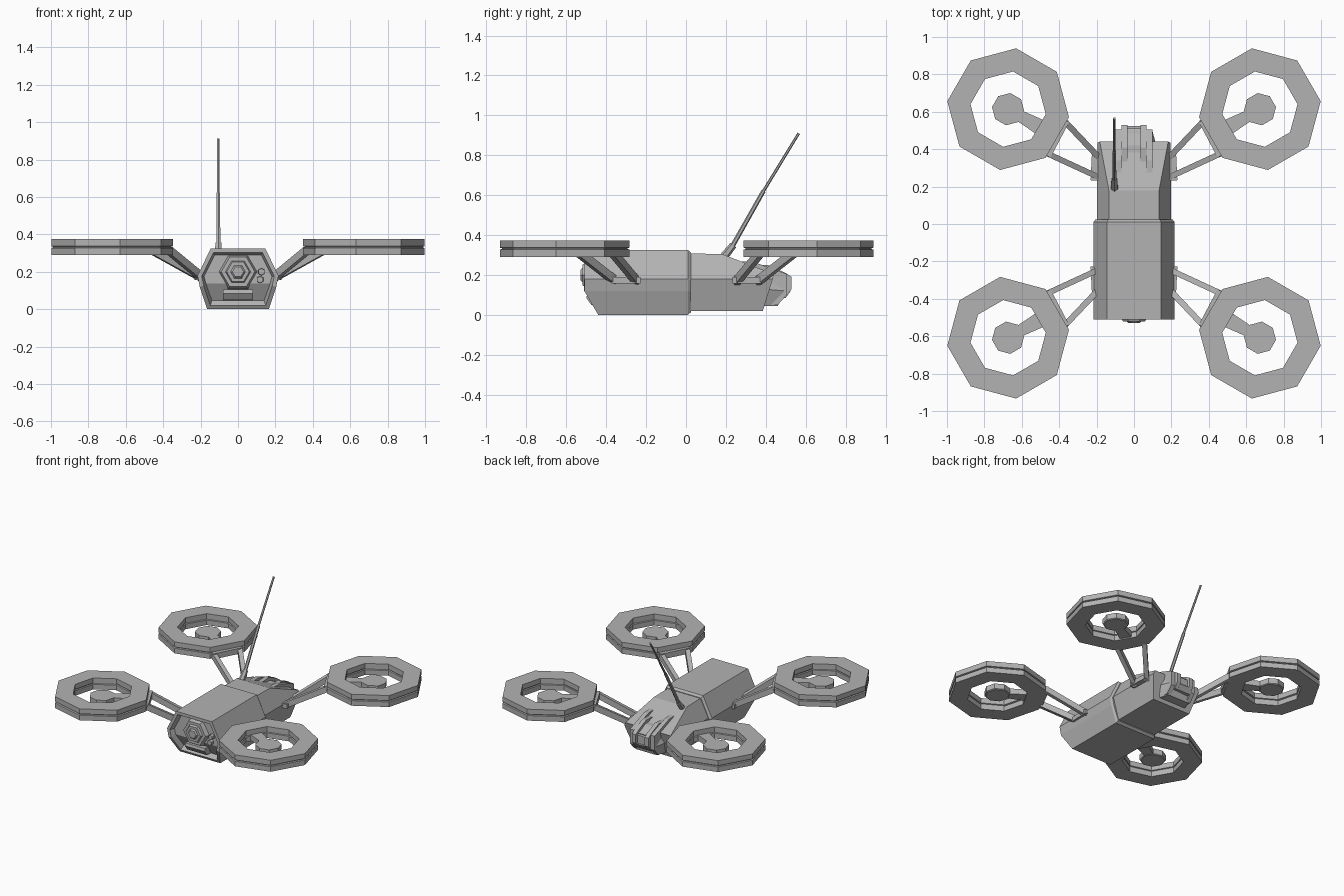
import bpy, bmesh
from math import cos, sin, radians, pi
from mathutils import Vector

if "Cube" in bpy.data.objects:
    bpy.data.objects.remove(bpy.data.objects["Cube"])

# Dark grey used on every part
grey = bpy.data.materials.new("dark_grey")
grey.diffuse_color = (.45, .45, .45, 1)
grey.use_nodes = True
grey.node_tree.nodes["Principled BSDF"].inputs["Base Color"].default_value = grey.diffuse_color


def finish(name, bm):
    bmesh.ops.recalc_face_normals(bm, faces=bm.faces)
    me = bpy.data.meshes.new(name)
    bm.to_mesh(me)
    bm.free()
    me.materials.append(grey)
    ob = bpy.data.objects.new(name, me)
    bpy.context.collection.objects.link(ob)
    return ob


def loft(name, sections, wrap=False, caps=True):
    """Skin a list of equal-length closed point loops."""
    bm = bmesh.new()
    loops = [[bm.verts.new(p) for p in s] for s in sections]
    n = len(loops[0])
    pairs = list(zip(loops, loops[1:]))
    if wrap:
        pairs.append((loops[-1], loops[0]))
    for a, b in pairs:
        for i in range(n):
            j = (i + 1) % n
            bm.faces.new((a[i], a[j], b[j], b[i]))
    if caps and not wrap:
        bm.faces.new(loops[0])
        bm.faces.new(loops[-1])
    return finish(name, bm)


def slab(name, profile, x0, x1):
    """Extrude a (y, z) profile from x0 to x1."""
    return loft(name, [[(x, y, z) for y, z in profile] for x in (x0, x1)])


def rod(name, p, q, r0, r1, sides=6, turn=0.0):
    p, q = Vector(p), Vector(q)
    d = (q - p).normalized()
    u = d.cross(Vector((1, 0, 0)) if abs(d.x) < 0.9 else Vector((0, 0, 1))).normalized()
    v = d.cross(u)
    ang = [turn + 2 * pi * i / sides for i in range(sides)]
    return loft(name, [[c + r * (cos(a) * u + sin(a) * v) for a in ang]
                       for c, r in ((p, r0), (q, r1))])


def bar(name, p, q, w, h, w2=None):
    """Rectangular strut, w wide in plan and h tall."""
    p, q = Vector(p), Vector(q)
    s = (q - p).cross(Vector((0, 0, 1))).normalized()
    t = s.cross(q - p).normalized()
    return loft(name, [[c + s * a * k / 2 + t * b * h / 2
                        for a, b in ((-1, -1), (1, -1), (1, 1), (-1, 1))]
                       for c, k in ((p, w), (q, w2 or w))])


def sym(half):
    return half + [(-x, y, z) for x, y, z in reversed(half)]


# Front hull: faceted body with a recessed, chin-chamfered nose
sec = [(.165, 0), (.205, .12), (.217, .18), (.145, .325)]
bm = bmesh.new()
front = [bm.verts.new(p) for p in sym([(x, -.44 if z == 0 else -.51, z) for x, z in sec])]
back = [bm.verts.new(p) for p in sym([(x, .01, z) for x, z in sec])]
rim = [bm.verts.new(p) for p in sym([(x * .95, .025, max(z * .96, .014)) for x, z in sec])]
for a, b in ((front, back), (back, rim)):
    for i in range(8):
        j = (i + 1) % 8
        bm.faces.new((a[i], a[j], b[j], b[i]))
bm.faces.new(rim)
nose = [bm.faces.new(front[1:7]), bm.faces.new((front[7], front[0], front[1], front[6]))]
bmesh.ops.recalc_face_normals(bm, faces=bm.faces)
bmesh.ops.inset_region(bm, faces=nose, thickness=.022, depth=0, use_even_offset=True)
bmesh.ops.inset_region(bm, faces=nose, thickness=.012, depth=-.035, use_even_offset=True)
finish("front_hull", bm)

# Rear hull: slightly smaller, top slopes down to the tail
loft("rear_hull", [
    sym([(.155, .0, .02), (.199, .0, .18), (.134, .0, .308)]),
    sym([(.155, .18, .02), (.199, .18, .18), (.134, .18, .305)]),
    sym([(.155, .385, .02), (.195, .435, .18), (.183, .44, .205)])])

# Tail: nested stepped ribs around a central outlet
loft("tail_base", [
    sym([(.115, .38, .045), (.13, .38, .13), (.09, .38, .215)]),
    sym([(.085, .46, .045), (.098, .50, .12), (.07, .50, .19)])])
slab("tail_core", [(.33, .23), (.42, .225), (.51, .18), (.51, .12), (.48, .09), (.38, .09)], -.04, .04)
for s, side in ((1, "right"), (-1, "left")):
    slab("outer_tail_rib_" + side,
         [(.23, .27), (.34, .265), (.505, .205), (.505, .10), (.46, .05), (.38, .05)], s * .068, s * .10)
    slab("inner_tail_rib_" + side,
         [(.31, .245), (.41, .25), (.50, .21), (.53, .19), (.53, .13), (.50, .085), (.38, .085)],
         s * .036, s * .066)
slab("tail_lower_lip", [(.44, .085), (.44, .12), (.525, .12), (.50, .085)], -.04, .04)

# Hexagonal camera on the nose, with stepped rim and lens
rod("camera_housing", (0, -.46, .20), (0, -.505, .20), .107, .090, 6, pi / 2)
rod("camera_rim", (0, -.50, .20), (0, -.52, .20), .07, .06, 6, pi / 2)
rod("camera_lens", (0, -.515, .20), (0, -.53, .20), .045, .03, 6, pi / 2)
# Chin sensor box and two small side lamps
slab("chin_sensor", [(-.40, .045), (-.475, .05), (-.500, .085), (-.495, .105), (-.40, .105)], -.08, .08)
for i, (x, z) in enumerate(((.125, .20), (.118, .158))):
    rod("side_lamp_%d" % (i + 1), (x, -.45, z), (x, -.50, z), .022, .018, 6)

# Raked telescopic antenna
rod("antenna_base", (-.105, .185, .285), (-.105, .237, .35), .022, .018, 6)
rod("antenna_lower", (-.105, .23, .34), (-.105, .388, .62), .012, .011, 6)
rod("antenna_upper", (-.105, .385, .615), (-.105, .565, .91), .008, .007, 6)

# Four rotor pods: octagonal grooved duct, hub, hub arm and strut frame
duct = [(.328, .29), (.328, .327), (.318, .330), (.318, .334), (.328, .337), (.328, .374),
        (.203, .374), (.203, .337), (.211, .334), (.211, .330), (.203, .327), (.203, .29)]
for sx in (1, -1):
    for sy in (1, -1):
        tag = ("back_" if sy > 0 else "front_") + ("right" if sx > 0 else "left")

        def P(x, y, z):
            return (sx * x, sy * y + .003, z)

        cx, cy = .673, .611
        angs = [radians(7.5 + 45 * i) for i in range(8)]
        loft("rotor_duct_" + tag, [[P(cx + r * cos(a), cy + r * sin(a), z) for r, z in duct]
                                   for a in angs], wrap=True)
        hub = [radians(45 * i + 7.5) for i in range(8)]
        loft("rotor_hub_" + tag, [[P(cx + r * cos(a), cy + r * sin(a), z) for a in hub]
                                  for r, z in ((.08, .295), (.087, .30), (.087, .338))])
        bar("hub_arm_" + tag, P(cx - .03, cy - .018, .318), P(.475, .50, .318), .055, .04, .09)
        # V strut frame from hull flank up to the duct
        bar("outer_strut_" + tag, P(.19, .355, .168), P(.365, .54, .312), .032, .04)
        bar("inner_strut_" + tag, P(.195, .25, .168), P(.455, .37, .312), .03, .04)
        bar("strut_foot_" + tag, P(.212, .23, .173), P(.205, .375, .173), .04, .032)
        bar("strut_head_" + tag, P(.362, .55, .313), P(.462, .36, .313), .035, .04)
